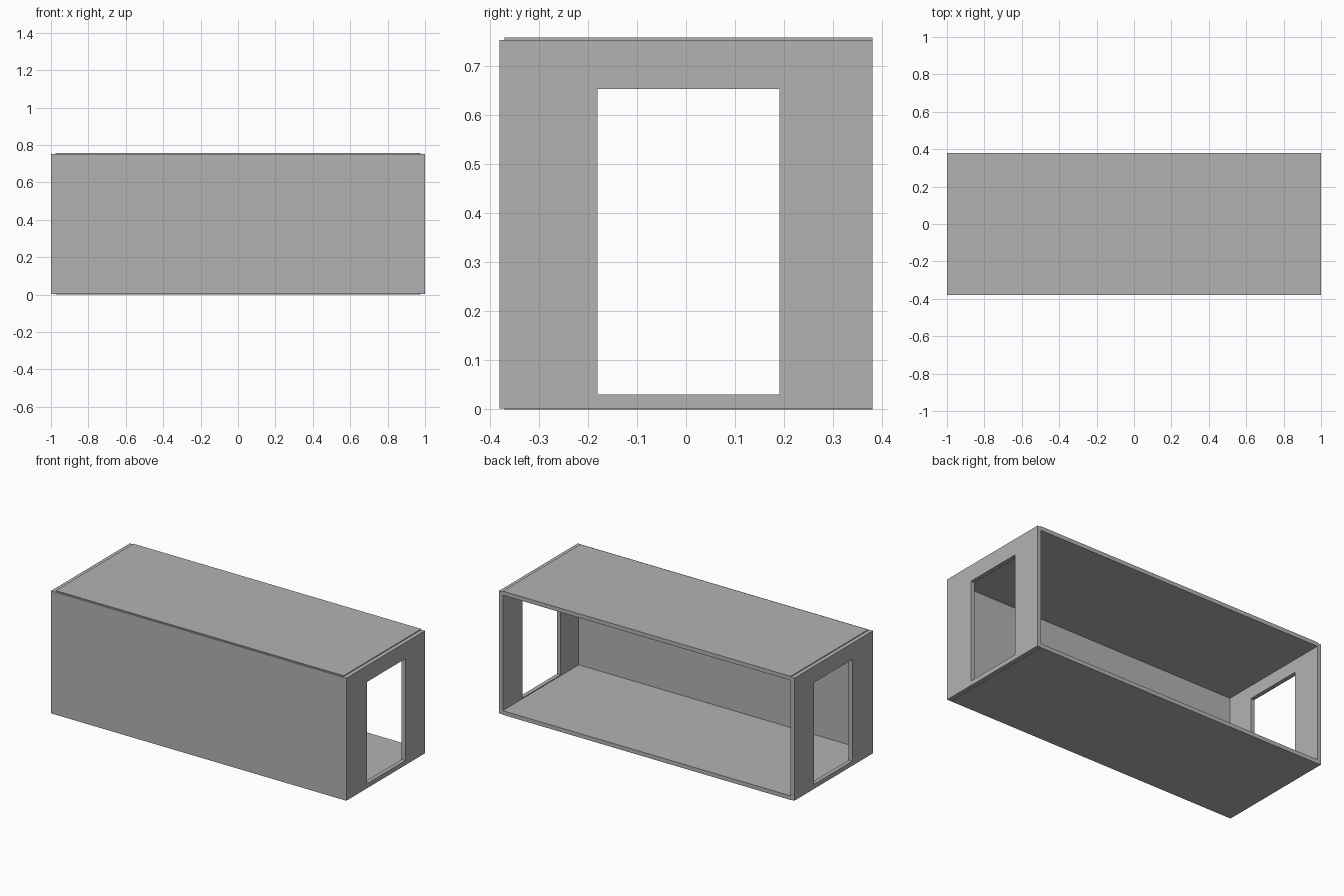
import bpy
import bmesh
from mathutils import Vector

cube = bpy.data.objects.get("Cube")
if cube:
    bpy.data.objects.remove(cube, do_unlink=True)

# One plain grey for the whole shell
grey = bpy.data.materials.new("plain grey")
grey.use_nodes = True
grey.diffuse_color = (0.45, 0.45, 0.45, 1)
grey.node_tree.nodes["Principled BSDF"].inputs["Base Color"].default_value = grey.diffuse_color

X, Y = 1.0, 0.38          # outer half sizes
THICK = 0.025             # panel thickness
LOW, HIGH = 0.002, 0.752  # wall bottom and top
TOP = 0.757               # roof top


def finish(name, bm):
    bmesh.ops.recalc_face_normals(bm, faces=bm.faces)
    mesh = bpy.data.meshes.new(name)
    bm.to_mesh(mesh)
    bm.free()
    mesh.materials.append(grey)
    obj = bpy.data.objects.new(name, mesh)
    bpy.context.collection.objects.link(obj)


def box(name, low, high):
    low, high = Vector(low), Vector(high)
    bm = bmesh.new()
    bmesh.ops.create_cube(bm, size=1)
    bmesh.ops.scale(bm, vec=high - low, verts=bm.verts)
    bmesh.ops.translate(bm, vec=(low + high) / 2, verts=bm.verts)
    finish(name, bm)


def rectangle(bm, x, y0, y1, z0, z1):
    return [bm.verts.new((x, y, z)) for y, z in ((y0, z0), (y1, z0), (y1, z1), (y0, z1))]


def door_wall(name, side):
    # Frame of four faces around the doorway, extruded inward
    bm = bmesh.new()
    outer = rectangle(bm, side * X, -Y, Y, LOW, HIGH)
    inner = rectangle(bm, side * X, -0.18, 0.19, 0.03, 0.653)
    for i in range(4):
        j = (i + 1) % 4
        bm.faces.new((outer[i], outer[j], inner[j], inner[i]))
    new = bmesh.ops.extrude_face_region(bm, geom=bm.faces[:], use_keep_orig=True)["geom"]
    verts = [v for v in new if isinstance(v, bmesh.types.BMVert)]
    bmesh.ops.translate(bm, vec=(-side * THICK, 0, 0), verts=verts)
    finish(name, bm)


# Floor and roof slabs sit between the end walls; the back is open
inside = X - THICK
box("floor", (-inside, -0.37, 0), (inside, Y, THICK))
box("roof", (-inside, -0.37, TOP - THICK), (inside, Y, TOP))

# Solid front wall
box("front_wall", (-inside, -Y, LOW), (inside, -Y + THICK, HIGH))

# End walls with doorways
door_wall("left_end_wall", 1)
door_wall("right_end_wall", -1)
